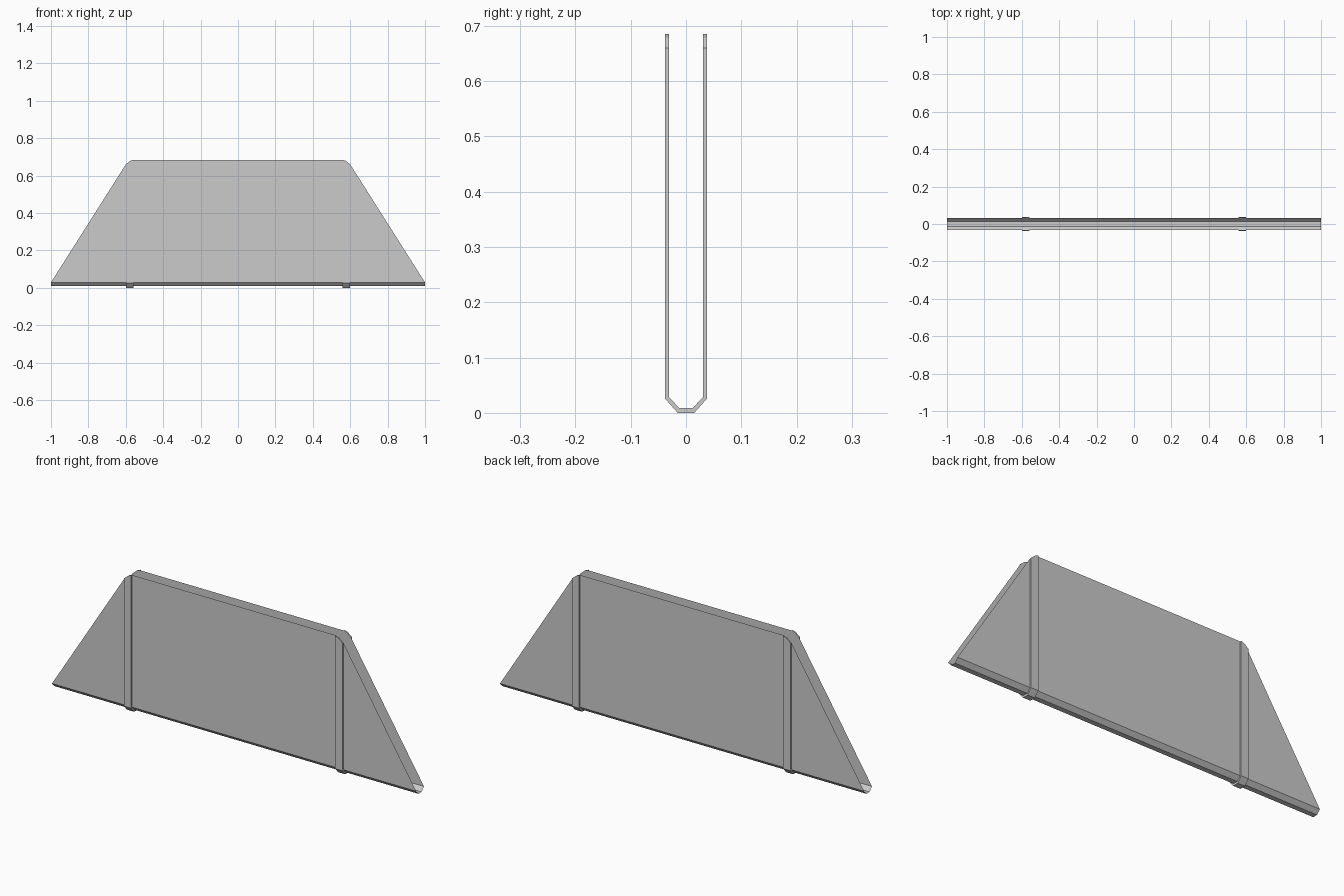
import bpy

if "Cube" in bpy.data.objects:
    bpy.data.objects.remove(bpy.data.objects["Cube"])

# Half-profiles of the U channel: (y, z) of the wall corner and of the floor corner
SHEET = [(0.031, 0.029), (0.0125, 0.009)]
STRAP = [(0.038, 0.026), (0.015, 0.0)]
# Clipped upper corner of the trapezoid: (x, z) from inside to outside
CORNER = [(0.56, 0.685), (0.577, 0.679), (0.60, 0.66)]


def make_object(name, verts, faces):
    mesh = bpy.data.meshes.new(name)
    mesh.from_pydata(verts, [], faces)
    mesh.update()
    obj = bpy.data.objects.new(name, mesh)
    bpy.context.collection.objects.link(obj)
    return obj


def full_path(half, top):
    # Open U path from front top, under the floor, to back top
    right = [(half[0][0], top)] + half
    return [(-y, z) for y, z in right] + [(y, z) for y, z in reversed(right)]


def folded_sheet():
    # Thin sheet folded into a trough with two trapezoid walls
    (wy, wz), (fy, fz) = SHEET
    section = [(-wy, wz), (-fy, fz), (fy, fz), (wy, wz)]
    verts = [(x, y, z) for y, z in section for x in (-1, 1)]
    faces = [(2 * i, 2 * i + 2, 2 * i + 3, 2 * i + 1) for i in range(3)]
    top = [(x, z) for x, z in reversed(CORNER)] + [(-x, z) for x, z in CORNER]
    for side, (left, right) in ((-1, (0, 1)), (1, (6, 7))):
        start = len(verts)
        verts += [(x, side * wy, z) for x, z in top]
        loop = [left, right] + list(range(start, start + len(top)))
        faces.append(loop if side < 0 else loop[::-1])
    return make_object("folded_sheet", verts, faces)


def strap(name, side):
    # Raised band wrapped around the outside of the sheet
    verts, faces = [], []
    n = len(CORNER)
    columns = [(x * side, z) for x, z in CORNER]
    for i in range(6):
        for half, cols in ((STRAP, columns), (SHEET, columns[::-1])):
            for x, top in cols:
                y, z = full_path(half, top)[i]
                verts.append((x, y, z))
    ring = 2 * n
    for i in range(5):
        for j in range(ring):
            k = (j + 1) % ring
            quad = (i * ring + j, i * ring + k, (i + 1) * ring + k, (i + 1) * ring + j)
            faces.append(quad if side < 0 else quad[::-1])
    # Strap ends, as quads between the outer and inner skins
    for base, flip in ((0, False), (5 * ring, True)):
        for j in range(n - 1):
            quad = (base + j, base + ring - 1 - j, base + ring - 2 - j, base + j + 1)
            faces.append(quad[::-1] if flip != (side > 0) else quad)
    return make_object(name, verts, faces)


folded_sheet()
strap("left_strap", -1)
strap("right_strap", 1)
